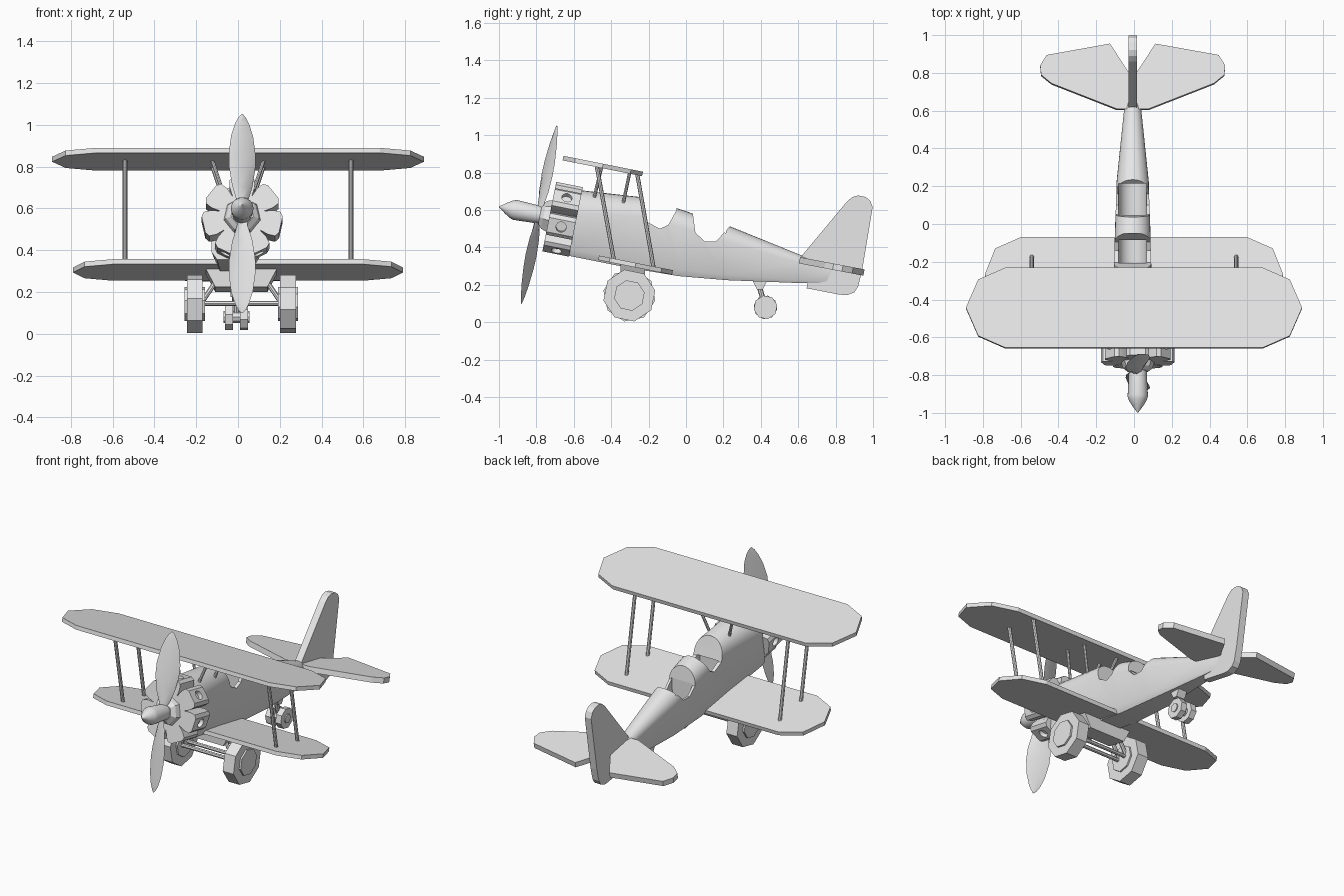
import bpy, bmesh, math
from mathutils import Vector, Matrix

if "Cube" in bpy.data.objects:
    bpy.data.objects.remove(bpy.data.objects["Cube"], do_unlink=True)

grey = bpy.data.materials.new("plain_grey")
grey.use_nodes = True
grey.diffuse_color = (0.8, 0.8, 0.8, 1)
grey.node_tree.nodes["Principled BSDF"].inputs["Base Color"].default_value = (0.8, 0.8, 0.8, 1)

TILT = math.radians(-11.3)
NOSE = Matrix.Translation((0.02, -0.785, 0.575)) @ Matrix.Rotation(TILT, 4, "X")
BODY_X, GEAR_X = -0.007, 0.016


def loft(name, rings, smooth=False, matrix=None):
    """Join matching rings of points and cap both ends."""
    bm = bmesh.new()
    loops = [[bm.verts.new(p) for p in ring] for ring in rings]
    n = len(loops[0])
    for a, b in zip(loops, loops[1:]):
        for i in range(n):
            j = (i + 1) % n
            bm.faces.new((a[i], a[j], b[j], b[i]))
    bm.faces.new(loops[0])
    bm.faces.new(loops[-1])
    bmesh.ops.recalc_face_normals(bm, faces=bm.faces)
    mesh = bpy.data.meshes.new(name)
    bm.to_mesh(mesh)
    bm.free()
    mesh.materials.append(grey)
    obj = bpy.data.objects.new(name, mesh)
    bpy.context.collection.objects.link(obj)
    if matrix:
        obj.matrix_world = matrix
    if smooth:
        soften(obj)
    return obj


def activate(obj):
    bpy.ops.object.select_all(action="DESELECT")
    obj.select_set(True)
    bpy.context.view_layer.objects.active = obj


def soften(obj):
    activate(obj)
    bpy.ops.object.shade_smooth_by_angle(angle=math.radians(35))


def extrude(name, points, offset, **kw):
    pts = [Vector(p) for p in points]
    return loft(name, [pts, [p + Vector(offset) for p in pts]], **kw)


def side_plate(name, outline, x, width):
    return extrude(name, [(x - width / 2, y, z) for y, z in outline], (width, 0, 0))


def circle(n, r, turn=0.0):
    return [(r * math.cos(turn + math.tau * i / n), r * math.sin(turn + math.tau * i / n))
            for i in range(n)]


def rod(name, a, b, r=0.011, n=8, turn=0.0, smooth=True):
    a, b = Vector(a), Vector(b)
    spin = (b - a).to_track_quat("Z", "Y")
    ring = [spin @ Vector((x, y, 0)) for x, y in circle(n, r, turn)]
    return loft(name, [[a + p for p in ring], [b + p for p in ring]], smooth=smooth)


def lathe(name, profile, n, matrix=NOSE, smooth=True):
    rings = [[(x, y, z) for x, z in circle(n, r, math.pi / 2)] for y, r in profile]
    return loft(name, rings, smooth=smooth, matrix=matrix)


def cut(obj, cutter):
    mod = obj.modifiers.new("cut", "BOOLEAN")
    mod.operation, mod.solver, mod.object = "DIFFERENCE", "EXACT", cutter
    cutter.hide_render = True
    bpy.context.view_layer.update()
    activate(obj)
    bpy.ops.object.modifier_apply(modifier=mod.name)
    bpy.data.objects.remove(cutter, do_unlink=True)


# Fuselage: arched top, flat sides, softened bottom corners
def section(yt, zt, yb, zb, w):
    h = zt - zb
    arch = min(w, h * 0.6)
    pts = [(w * math.cos(math.pi * i / 14), zt - arch + arch * math.sin(math.pi * i / 14))
           for i in range(15)]
    pts += [(-w * 0.95, zb + h * 0.1), (-w * 0.75, zb), (w * 0.75, zb), (w * 0.95, zb + h * 0.1)]
    return [(BODY_X + x, yb + (yt - yb) * (z - zb) / h, z) for x, z in pts]


fuselage = loft("fuselage", [section(*s) for s in (
    (-0.555, 0.705, -0.625, 0.355, 0.125), (-0.25, 0.67, -0.30, 0.29, 0.1),
    (-0.04, 0.607, -0.04, 0.247, 0.094), (0.23, 0.515, 0.22, 0.225, 0.085),
    (0.60, 0.365, 0.60, 0.21, 0.046), (0.79, 0.295, 0.76, 0.21, 0.022))])

# Cockpits: scooped rims, then round-bottomed tubs
rims = (
    [(-0.24, 0.8), (-0.24, 0.66), (-0.205, 0.535), (-0.14, 0.5), (-0.095, 0.52),
     (-0.05, 0.6), (-0.05, 0.8)],
    [(0.035, 0.8), (0.037, 0.58), (0.05, 0.48), (0.1, 0.432), (0.16, 0.432),
     (0.235, 0.513), (0.235, 0.8)])
tubs = ((-0.235, -0.055, 0.40), (0.045, 0.215, 0.35))
for rim, (y0, y1, floor) in zip(rims, tubs):
    cut(fuselage, side_plate("rim_cutter", rim, BODY_X, 0.4))
    r = 0.074
    tub = [(BODY_X + r * math.cos(a), y0, floor + r + r * math.sin(a))
           for a in (math.pi + math.pi * i / 12 for i in range(13))]
    tub += [(BODY_X + r, y0, floor + 0.14), (BODY_X - r, y0, floor + 0.14)]
    cut(fuselage, extrude("tub_cutter", tub, (0, y1 - y0, 0)))
soften(fuselage)


# Wings: clipped corners, pitched with the body
def wing(name, half, corner, y0, y1, z_front):
    mid, q = (y0 + y1) / 2, (y1 - y0) * 0.15
    shoulder = (half + corner) / 2 + 0.04
    right = [(corner, y0), (shoulder, y0 + q), (half, mid), (shoulder, y1 - q), (corner, y1)]
    plan = right + [(-x, y) for x, y in reversed(right)]
    return extrude(name, [(x, y, z_front + math.tan(TILT) * (y - y0)) for x, y in plan],
                   (0, -0.005, -0.024))


wing("upper_wing", 0.89, 0.68, -0.655, -0.23, 0.89)
wing("lower_wing", 0.79, 0.60, -0.465, -0.07, 0.357)

# Wing struts and cabane struts
for s, side in ((1, "left"), (-1, "right")):
    x = 0.541 * s
    rod("front_strut_" + side, (x, -0.478, 0.84), (x, -0.385, 0.33))
    rod("rear_strut_" + side, (x, -0.262, 0.80), (x, -0.172, 0.285))
    rod("front_cabane_" + side, (0.125 * s, -0.45, 0.835), (0.07 * s, -0.49, 0.67), 0.009)
    rod("rear_cabane_" + side, (0.125 * s, -0.30, 0.805), (0.07 * s, -0.335, 0.64), 0.009)

# Tail fin and tailplane halves
fin = [(0.60, 0.32), (0.61, 0.345), (0.86, 0.645), (0.89, 0.67), (0.92, 0.678), (0.96, 0.67),
       (0.985, 0.65), (0.998, 0.615), (0.94, 0.27), (0.92, 0.19), (0.90, 0.16), (0.86, 0.145),
       (0.82, 0.148), (0.645, 0.182), (0.66, 0.28)]
side_plate("tail_fin", fin, BODY_X, 0.045)
half_tail = [(0, 0.61), (0.085, 0.61), (0.43, 0.745), (0.485, 0.79), (0.49, 0.84),
             (0.455, 0.895), (0.12, 0.955), (0, 0.77)]
for s, side in ((1, "left"), (-1, "right")):
    extrude("tailplane_" + side,
            [(BODY_X + x * s, y, 0.348 - 0.19 * (y - 0.61)) for x, y in half_tail],
            (0, -0.007, -0.033))

# Radial engine: crankcase, hub and seven ported cylinders
lathe("crankcase", [(0.06, 0.1), (0.2, 0.125)], 28)
lathe("engine_hub", [(0.005, 0.055), (0.025, 0.08), (0.07, 0.095)], 7, smooth=False)
half = [(0.035, 0.06), (0.06, 0.14), (0.06, 0.175), (0.04, 0.19)]
outline = half + [(-x, z) for x, z in reversed(half)]
first = extrude("engine_cylinder", [(x, 0.055, z) for x, z in outline], (0, 0.145, 0))
cut(first, rod("port_cutter", (0, 0.128, 0.165), (0, 0.128, 0.25), 0.028, 14))
soften(first)
for i in range(7):
    cyl = first if i == 0 else first.copy()
    if i:
        bpy.context.collection.objects.link(cyl)
    cyl.matrix_world = NOSE @ Matrix.Rotation(math.tau * i / 7, 4, "Y")

# Spinner and two-bladed propeller
lathe("spinner", [(-0.218, 0.002), (-0.18, 0.03), (-0.15, 0.048), (-0.13, 0.054), (0.03, 0.046)], 24)
stations = ((0.0, 0.045), (0.06, 0.06), (0.13, 0.108), (0.22, 0.138), (0.29, 0.14),
            (0.38, 0.112), (0.44, 0.07), (0.47, 0.036), (0.485, 0.008))
blade = []
for d, w in stations:
    pitch = Matrix.Rotation(math.radians(32 - 30 * d), 3, "Z")
    t = 0.014 * (1 - d * 1.6)
    lens = [(-w / 2, 0), (-w / 4, -t), (w / 4, -t), (w / 2, 0), (w / 4, t / 2), (-w / 4, t / 2)]
    blade.append([pitch @ Vector((x, y, d)) for x, y in lens])
for i, side in enumerate(("upper", "lower")):
    loft("propeller_blade_" + side, blade, smooth=True,
         matrix=NOSE @ Matrix.Rotation(math.pi * i, 4, "Y"))

# Main landing gear: mount, axles, legs and eight-sided wheels
mount = [(-0.175, 0.31), (0.175, 0.31), (0.125, 0.215), (-0.125, 0.215)]
extrude("gear_mount", [(GEAR_X + x, -0.35, z + 0.01) for x, z in mount], (0, 0.13, -0.025))
for y in (-0.335, -0.275):
    rod("gear_axle", (GEAR_X - 0.2, y, 0.145), (GEAR_X + 0.2, y, 0.145), 0.012)
for s, side in ((1, "left"), (-1, "right")):
    for y in (-0.335, -0.275):
        rod("gear_leg_" + side, (GEAR_X + 0.19 * s, y, 0.15), (GEAR_X + 0.115 * s, y + 0.01, 0.26), 0.012)
    for part, x0, x1, r in (("wheel_", 0.185, 0.261, 0.141), ("wheel_hub_", 0.175, 0.272, 0.083)):
        rod(part + side, (GEAR_X + x0 * s, -0.303, 0.143), (GEAR_X + x1 * s, -0.303, 0.143),
            r, 8, math.radians(11), smooth=False)

# Twin tail wheels on a short leg
bracket = [(0.355, 0.225), (0.435, 0.225), (0.41, 0.175), (0.38, 0.175)]
side_plate("tail_wheel_bracket", bracket, BODY_X, 0.06)
rod("tail_wheel_leg", (BODY_X, 0.392, 0.19), (BODY_X, 0.425, 0.08), 0.014)
rod("tail_wheel_axle", (BODY_X - 0.062, 0.425, 0.08), (BODY_X + 0.062, 0.425, 0.08), 0.028, 8, smooth=False)
for s, side in ((1, "left"), (-1, "right")):
    rod("tail_wheel_" + side, (BODY_X + 0.017 * s, 0.425, 0.08), (BODY_X + 0.055 * s, 0.425, 0.08),
        0.064, 8, math.radians(11), smooth=False)
